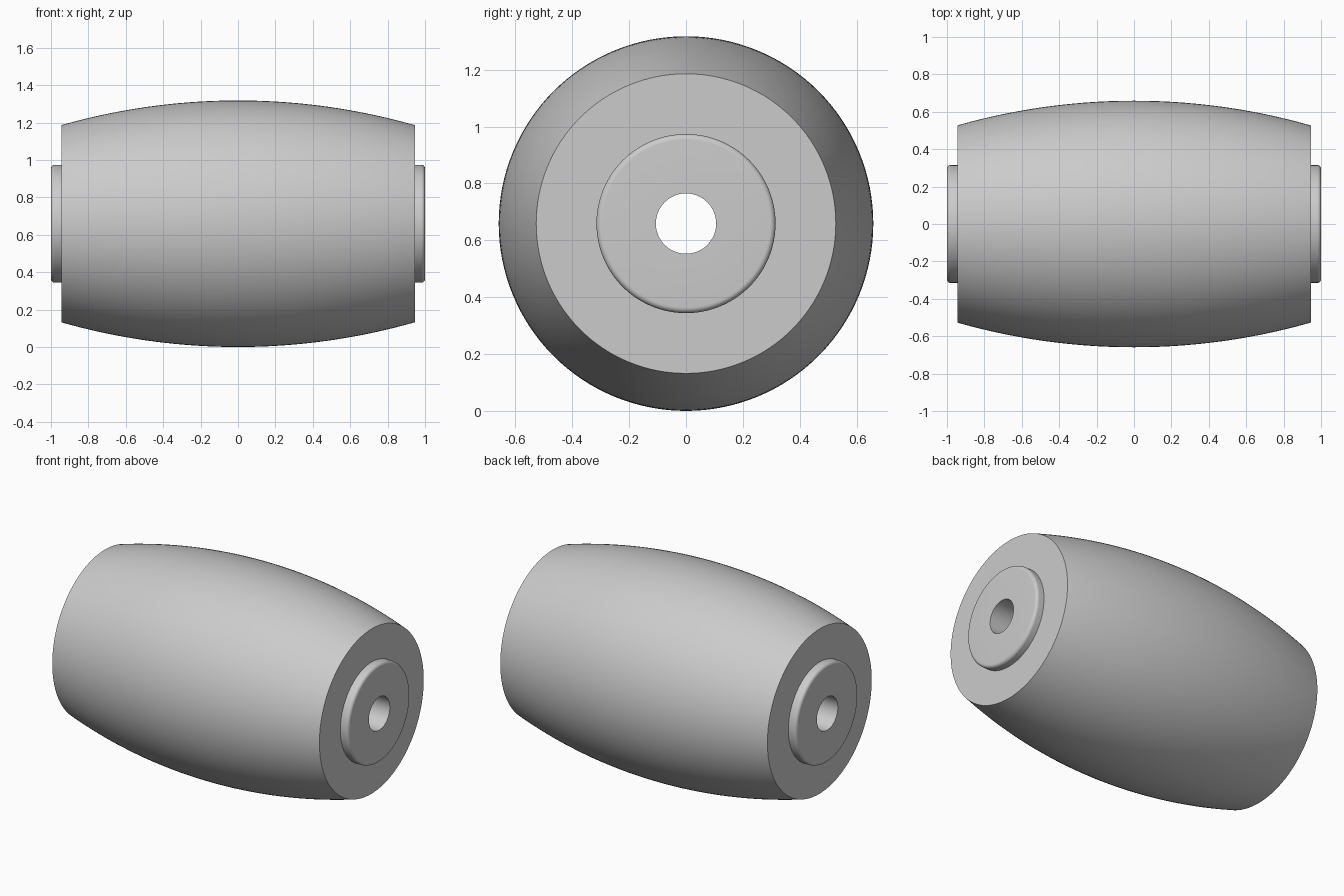
import bpy, bmesh, math
from mathutils import Vector, Matrix

if "Cube" in bpy.data.objects:
    bpy.data.objects.remove(bpy.data.objects["Cube"])

# Main dimensions
R_MID, R_END, R_HUB, R_BORE = 0.659, 0.527, 0.315, 0.106
X_END, X_HUB, BEVEL = 0.945, 1.0, 0.02
SEGMENTS = 128

grey = bpy.data.materials.new("light_grey")
grey.use_nodes = True
colour = (0.6, 0.6, 0.6, 1)
grey.diffuse_color = colour
grey.node_tree.nodes["Principled BSDF"].inputs["Base Color"].default_value = colour


def arc(cx, cr, radius, start, end, steps):
    """Points (x, r) along a circular arc."""
    angles = [start + (end - start) * i / steps for i in range(steps + 1)]
    return [(cx + radius * math.cos(a), cr + radius * math.sin(a)) for a in angles]


def revolve(name, profile):
    """Spin a closed (x, r) profile around the roller axis."""
    bm = bmesh.new()
    verts = [bm.verts.new((x, 0, r)) for x, r in profile]
    edges = [bm.edges.new((v, verts[i - 1])) for i, v in enumerate(verts)]
    bmesh.ops.spin(bm, geom=verts + edges, cent=(0, 0, 0), axis=(1, 0, 0),
                   angle=math.tau, steps=SEGMENTS, use_merge=True)
    bmesh.ops.remove_doubles(bm, verts=bm.verts, dist=1e-5)
    bmesh.ops.recalc_face_normals(bm, faces=bm.faces)
    mesh = bpy.data.meshes.new(name)
    bm.to_mesh(mesh)
    bm.free()
    mesh.materials.append(grey)
    obj = bpy.data.objects.new(name, mesh)
    obj.location.z = R_MID
    bpy.context.collection.objects.link(obj)
    bpy.ops.object.select_all(action="DESELECT")
    obj.select_set(True)
    bpy.context.view_layer.objects.active = obj
    bpy.ops.object.shade_smooth_by_angle(angle=math.radians(30))
    return obj


# Right half of the outline: bore edge, rounded hub, then the flat end
hub = [(X_HUB, R_BORE)]
hub += arc(X_HUB - BEVEL, R_HUB - BEVEL, BEVEL, 0, math.pi / 2, 8)
hub.append((X_END, R_HUB))

# Barrel crown as one shallow arc from end to end
sagitta = R_MID - R_END
crown_radius = (X_END ** 2 + sagitta ** 2) / (2 * sagitta)
half = math.asin(X_END / crown_radius)
crown = arc(0, R_MID - crown_radius, crown_radius,
            math.pi / 2 - half, math.pi / 2 + half, 48)

# Complete outline, with the hub mirrored onto the other end
mirrored_hub = [(-x, r) for x, r in reversed(hub)]
revolve("barrel_roller", hub + crown + mirrored_hub)
